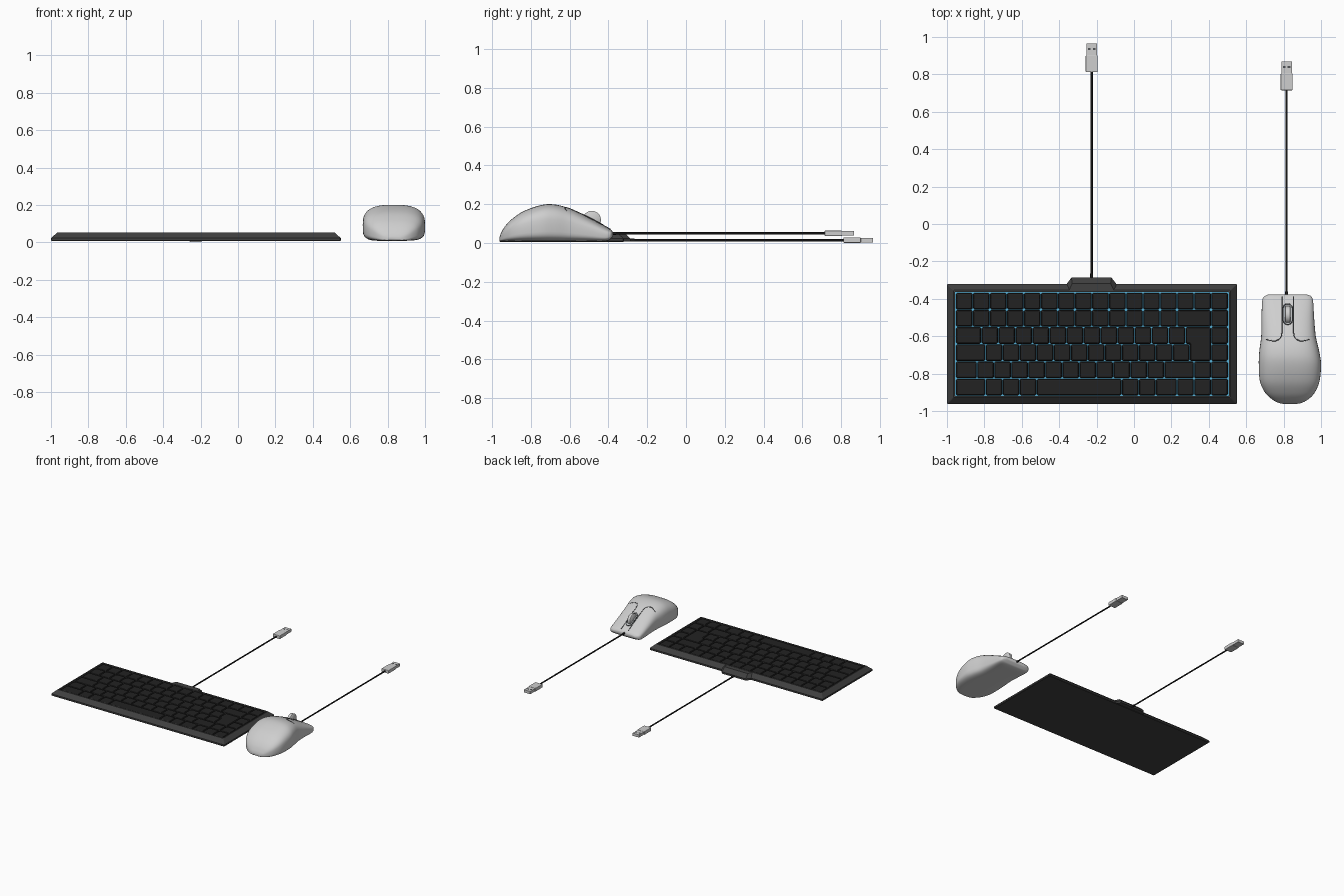
import bpy, bmesh, math
from mathutils import Vector
from mathutils.bvhtree import BVHTree

if "Cube" in bpy.data.objects:
    bpy.data.objects.remove(bpy.data.objects["Cube"])


def material(name, r, g, b):
    m = bpy.data.materials.new(name)
    m.diffuse_color = (r, g, b, 1)
    m.use_nodes = True
    m.node_tree.nodes["Principled BSDF"].inputs["Base Color"].default_value = m.diffuse_color
    return m


CASE = material("charcoal case", .05, .05, .05)
KEY = material("black keys", .016, .016, .016)
GLOW = material("cyan backlight", .1, .46, .72)
SHELL = material("light grey shell", .62, .62, .62)
CABLE = material("black cable", .012, .012, .012)
SLOT = material("dark grey seam", .08, .085, .09)
WHEEL = material("mid grey wheel", .45, .47, .48)


def finish(name, bm, *mats, smooth=None):
    bmesh.ops.recalc_face_normals(bm, faces=bm.faces)
    me = bpy.data.meshes.new(name)
    bm.to_mesh(me)
    bm.free()
    ob = bpy.data.objects.new(name, me)
    bpy.context.collection.objects.link(ob)
    for m in mats:
        me.materials.append(m)
    if smooth:
        bpy.ops.object.select_all(action='DESELECT')
        ob.select_set(True)
        bpy.context.view_layer.objects.active = ob
        bpy.ops.object.shade_smooth_by_angle(angle=math.radians(smooth))
    return ob


def loft(bm, rings):
    """Skin a list of equal-length rings and cap both ends."""
    vs = [[bm.verts.new(p) for p in r] for r in rings]
    n = len(vs[0])
    for a, b in zip(vs, vs[1:]):
        for i in range(n):
            bm.faces.new((a[i], a[(i + 1) % n], b[(i + 1) % n], b[i]))
    bm.faces.new(vs[0][::-1])
    return bm.faces.new(vs[-1])


def outline(poly, inset, cut, z):
    """Inset a counter-clockwise right-angled outline and clip its corners."""
    pts = [Vector(p) for p in poly]
    out = []
    for i, p in enumerate(pts):
        d1 = (p - pts[i - 1]).normalized()
        d2 = (pts[(i + 1) % len(pts)] - p).normalized()
        q = p + inset * Vector((-d1.y - d2.y, d1.x + d2.x))
        out += [(*(q - d1 * cut), z), (*(q + d2 * cut), z)]
    return out


def rect(x0, y0, x1, y1):
    return [(x0, y0), (x1, y0), (x1, y1), (x0, y1)]


def tube(name, pts, r, mat, cyclic=False):
    cu = bpy.data.curves.new(name, 'CURVE')
    cu.dimensions = '3D'
    cu.bevel_depth, cu.bevel_resolution, cu.use_fill_caps = r, 2, True
    sp = cu.splines.new('POLY')
    sp.points.add(len(pts) - 1)
    for p, c in zip(sp.points, pts):
        p.co = (*c, 1)
    sp.use_cyclic_u = cyclic
    cu.materials.append(mat)
    ob = bpy.data.objects.new(name, cu)
    bpy.context.collection.objects.link(ob)
    bpy.ops.object.select_all(action='DESELECT')
    ob.select_set(True)
    bpy.context.view_layer.objects.active = ob
    bpy.ops.object.convert(target='MESH')


def box(name, x0, x1, y0, y1, z0, z1, mat, bevel=0):
    bm = bmesh.new()
    r = rect(x0, y0, x1, y1)
    loft(bm, [[(*p, z0) for p in r], [(*p, z1) for p in r]])
    if bevel:
        bmesh.ops.bevel(bm, geom=bm.edges[:], offset=bevel, segments=2,
                        profile=.5, affect='EDGES')
    finish(name, bm, mat)


# keyboard case: sloped rim around a glowing recessed floor
bm = bmesh.new()
body = rect(-1, -.962, .55, -.32)
floor = loft(bm, [outline(body, i, c, z) for i, c, z in (
    (.004, .004, .006), (0, .004, .010), (0, .004, .022),
    (.034, .003, .053), (.043, .003, .053), (.043, .003, .03))])
floor.material_index = 1
finish("keyboard_case", bm, CASE, GLOW)

# cable housing on the back edge
bm = bmesh.new()
loft(bm, [[(-.375, -.34, z), (-.08, -.34, z), (-.12, -.287, z), (-.335, -.287, z)]
          for z in (.008, .022)] +
     [[(-.35, -.36, .052), (-.105, -.36, .052), (-.125, -.318, .052), (-.33, -.318, .052)]])
finish("cable_housing", bm, CASE)

# keys: widths in key units, rows from back to front (negative = gap)
ROWS = [[1] * 16, [1] * 13 + [2, 1], [1.5] + [1] * 12 + [-1.5, 1],
        [1.75] + [1] * 12 + [-1.25, 1], [1.25] + [1] * 11 + [1.75, 1, 1],
        [1.75, 1, 1, 1, 5, 1, 1, 1.25, 1, 1, 1]]
X0, Y0, U, V = -.953, -.366, 1.456 / 16, .552 / 6


def key(bm, poly):
    loft(bm, [outline(poly, i, c, z) for i, c, z in (
        (.0016, .007, .029), (.0016, .007, .041), (.006, .007, .050), (.010, .006, .052))])


bm = bmesh.new()
for r, row in enumerate(ROWS):
    u = 0
    for w in row:
        if w > 0:
            key(bm, rect(X0 + u * U, Y0 - (r + 1) * V, X0 + (u + w) * U, Y0 - r * V))
        u += abs(w)
# stepped enter key across two rows
a, b, c = (X0 + k * U for k in (13.5, 13.75, 15))
t, m, l = (Y0 - k * V for k in (2, 3, 4))
key(bm, [(b, l), (c, l), (c, t), (a, t), (a, m), (b, m)])
finish("keys", bm, KEY)

# mouse shell: stations of y, left x, right x, bottom z, top z
ST = [(-.962, .80, .87, .012, .03), (-.955, .77, .90, .009, .05),
      (-.935, .735, .935, .008, .085), (-.90, .70, .967, .008, .122),
      (-.84, .673, .992, .008, .163), (-.75, .667, 1.0, .008, .195),
      (-.68, .67, .99, .008, .199), (-.60, .68, .972, .008, .178),
      (-.50, .682, .963, .008, .13), (-.43, .684, .959, .008, .093),
      (-.40, .688, .955, .013, .077), (-.385, .70, .945, .024, .067),
      (-.376, .72, .92, .034, .055)]


def station(t):
    i = min(int(t), len(ST) - 2)
    f = t - i
    p = [Vector(ST[max(0, min(len(ST) - 1, i + k))]) for k in (-1, 0, 1, 2)]
    return .5 * (2 * p[1] + (p[2] - p[0]) * f + (2 * p[0] - 5 * p[1] + 4 * p[2] - p[3]) * f * f
                 + (3 * p[1] - p[0] - 3 * p[2] + p[3]) * f ** 3)


def section(t, n=48):
    y, xl, xr, zb, zt = station(t)
    zc = zb + .45 * (zt - zb)
    ring = []
    for k in range(n):
        c, s = math.cos(2 * math.pi * k / n), math.sin(2 * math.pi * k / n)
        e, h = (2 / 2.8, zt - zc) if s > 0 else (2 / 4.5, zc - zb)
        ring.append(((xl + xr) / 2 + (xr - xl) / 2 * math.copysign(abs(c) ** e, c), y,
                     zc + h * math.copysign(abs(s) ** e, s)))
    return ring


bm = bmesh.new()
loft(bm, [section(k / 5) for k in range(5 * (len(ST) - 1) + 1)])
bmesh.ops.recalc_face_normals(bm, faces=bm.faces)
tree = BVHTree.FromBMesh(bm)
finish("mouse_shell", bm, SHELL, smooth=50)


def on_shell(x, y, lift=0):
    hit = tree.ray_cast(Vector((x, y, 1)), Vector((0, 0, -1)))[0]
    return (x, y, (hit.z if hit else .06) + lift)


# button seams, mirrored about the wheel line
MX = .822
for side, name in ((-1, "left"), (1, "right")):
    path = [(.031, -.39 - .0158 * k) for k in range(13)]
    path += [(.034, -.597), (.040, -.610), (.050, -.619), (.063, -.625),
             (.078, -.626), (.095, -.623), (.114, -.617)]
    tube(name + "_button_seam", [on_shell(MX + side * x, y, -.001) for x, y in path], .003, SLOT)

# scroll wheel slot plate and rim
stadium = []
for k in range(24):
    ang = 2 * math.pi * (k + .5) / 24
    stadium.append((MX + .025 * math.cos(ang),
                    -.482 + .025 * math.sin(ang) + math.copysign(.03, math.sin(ang))))
bm = bmesh.new()
loft(bm, [[on_shell(x, y, d) for x, y in stadium] for d in (-.004, .002)])
finish("wheel_slot", bm, WHEEL)
tube("wheel_slot_rim", [on_shell(x, y, .001) for x, y in stadium], .003, SLOT, True)

# scroll wheel
bm = bmesh.new()
loft(bm, [[(MX + x, -.486 + r * math.cos(k * math.pi / 16), .119 + r * math.sin(k * math.pi / 16))
           for k in range(32)] for x, r in ((-.015, .042), (-.011, .047), (.011, .047), (.015, .042))])
finish("scroll_wheel", bm, SHELL, smooth=40)


# cables and plugs
def lead(name, x, y0, y1, z):
    tube(name + "_cable", [(x, y0, z), (x, y1 + .02, z)], .0055, CABLE)
    tube(name + "_strain_relief", [(x, y0, z), (x, y0 + .035, z)], .008, CABLE)
    box(name + "_plug_grip", x - .032, x + .032, y1, y1 + .09, z - .014, z + .014, SHELL, .004)
    box(name + "_plug_tip", x - .028, x + .028, y1 + .08, y1 + .153, z - .011, z + .011, SHELL)
    for s in (-1, 1):
        cx = x + s * .013
        box(name + "_plug_hole", cx - .007, cx + .007, y1 + .118, y1 + .130,
            z + .008, z + .0118, SLOT)


lead("keyboard", -.226, -.30, .812, .0145)
lead("mouse", .816, -.395, .715, .050)
